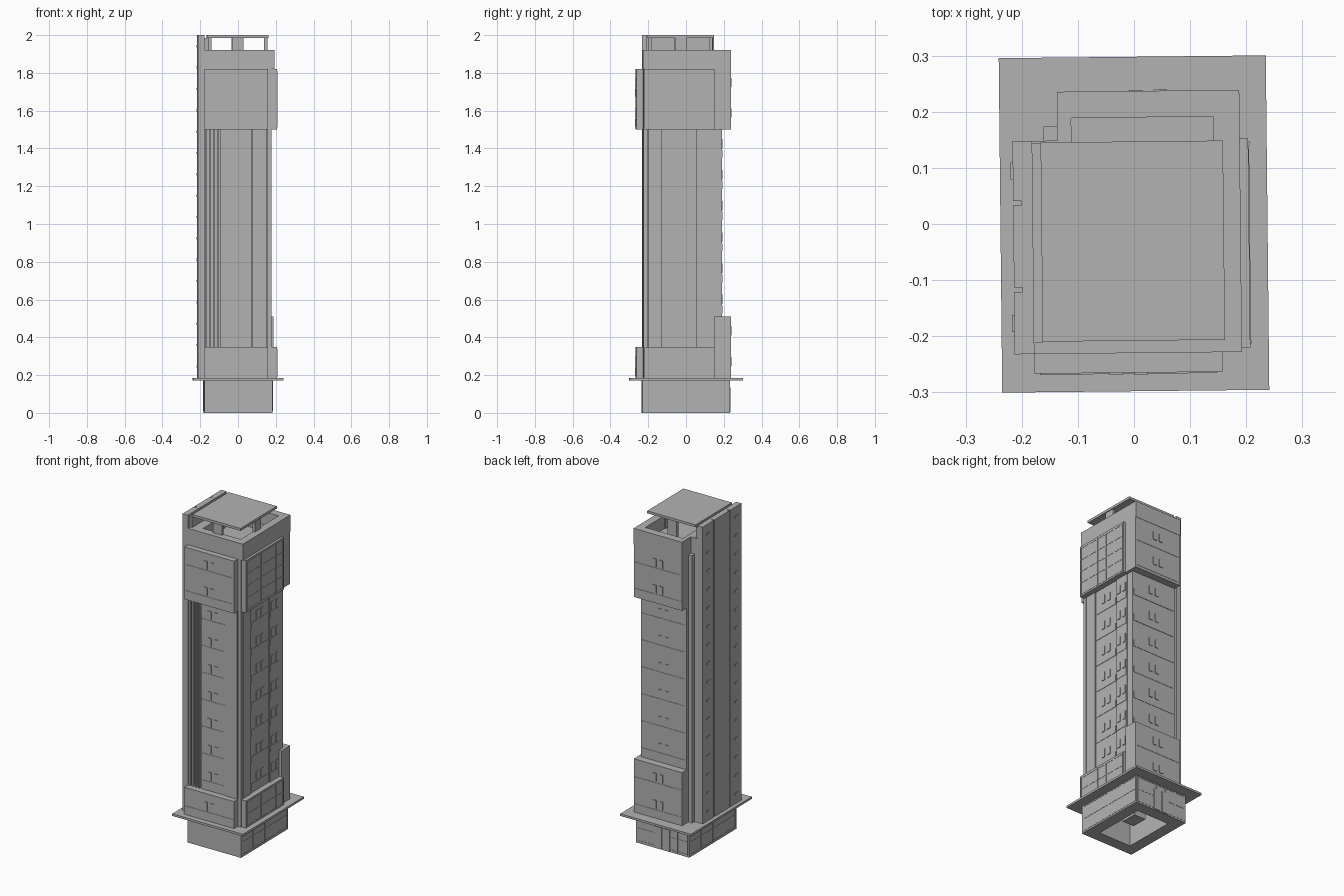
import bpy, bmesh, math
from mathutils import Matrix, Vector

cube = bpy.data.objects.get("Cube")
if cube:
    bpy.data.objects.remove(cube, do_unlink=True)

concrete = bpy.data.materials.new("concrete_grey")
concrete.use_nodes = True
GREY = (0.45, 0.45, 0.45, 1)
concrete.diffuse_color = GREY
concrete.node_tree.nodes["Principled BSDF"].inputs["Base Color"].default_value = GREY

TURN = Matrix.Rotation(math.radians(0.6), 4, "Z")   # slight twist of the whole tower


def boxes(name, parts):
    """One object from boxes given as (x0, x1, y0, y1, z0, z1)."""
    bm = bmesh.new()
    for x0, x1, y0, y1, z0, z1 in parts:
        size = Matrix.Diagonal((x1 - x0, y1 - y0, z1 - z0, 1))
        mid = Matrix.Translation(((x0 + x1) / 2, (y0 + y1) / 2, (z0 + z1) / 2))
        bmesh.ops.create_cube(bm, size=1, matrix=TURN @ mid @ size)
    mesh = bpy.data.meshes.new(name)
    bm.to_mesh(mesh)
    bm.free()
    mesh.materials.append(concrete)
    obj = bpy.data.objects.new(name, mesh)
    bpy.context.collection.objects.link(obj)
    return obj


def ring(x0, x1, y0, y1, z0, z1, t):
    """Four walls of thickness t."""
    return [(x0, x1, y0, y0 + t, z0, z1), (x0, x1, y1 - t, y1, z0, z1),
            (x0, x0 + t, y0 + t, y1 - t, z0, z1), (x1 - t, x1, y0 + t, y1 - t, z0, z1)]


def plate(side, level, a0, a1, z0, z1, t=0.004):
    """Thin box standing proud of a wall; a runs along the wall."""
    if side == "front":
        return (a0, a1, level - t, level + 0.002, z0, z1)
    if side == "back":
        return (a0, a1, level - 0.002, level + t, z0, z1)
    if side == "right":
        return (level - 0.002, level + t, a0, a1, z0, z1)
    return (level - t, level + 0.002, a0, a1, z0, z1)


def storeys(name, side, level, a0, a1, z0, z1, count):
    """Spandrel strips and a pair of small window frames on each floor."""
    parts = []
    step = (z1 - z0) / count
    mid = (a0 + a1) / 2
    for i in range(count):
        z = z0 + i * step
        parts.append(plate(side, level, a0, a1, z + 0.1 * step, z + 0.35 * step, 0.002))
        for s in (-1, 1):
            c = mid + s * 0.022
            parts.append(plate(side, level, c - 0.012, c + 0.012,
                               z + 0.4 * step, z + 0.7 * step))
    boxes(name, parts)


def grid(name, side, level, a0, a1, z0, z1, cols, rows, w=0.006):
    """Frame of bars for a glazed wall."""
    parts = []
    for i in range(cols + 1):
        a = a0 + (a1 - a0 - w) * i / cols
        parts.append(plate(side, level, a, a + w, z0, z1))
    for j in range(rows + 1):
        z = z0 + (z1 - z0 - w) * j / rows
        parts.append(plate(side, level, a0, a1, z, z + w, 0.0035))
    boxes(name, parts)


# Ground floor: open-bottomed ring with a central core
boxes("ground_floor", ring(-0.18, 0.18, -0.233, 0.23, 0, 0.175, 0.07))
boxes("ground_core", [(-0.04, 0.04, -0.05, 0.05, 0.05, 0.175)])
grid("ground_glazing_left", "right", 0.178, -0.225, 0.225, 0.01, 0.17, 4, 2)
grid("ground_glazing_right", "left", -0.178, -0.225, 0.225, 0.01, 0.17, 4, 2)
grid("ground_glazing_back", "back", 0.228, -0.17, 0.17, 0.01, 0.17, 5, 2)
boxes("entrance_doors", [plate("back", 0.229, x, x + 0.045, 0.005, 0.135, 0.006)
                         for x in (-0.05, 0.005)])
boxes("podium_slab", [(-0.238, 0.238, -0.298, 0.298, 0.172, 0.185)])

# Shaft
BOTTOM, LOW, HIGH, TOP, CROWN = 0.18, 0.35, 1.5, 1.82, 1.92
boxes("shaft", [(-0.19, 0.163, -0.215, 0.15, BOTTOM, TOP),
                (-0.135, 0.172, 0.14, 0.19, BOTTOM, TOP),
                (-0.16, -0.13, 0.14, 0.175, BOTTOM, TOP)])
boxes("corner_post", [(0.155, 0.175, -0.228, -0.205, BOTTOM, TOP)])

# Panels between the projecting blocks
boxes("front_panels", [(-0.095, 0.07, -0.226, -0.2, LOW, HIGH),
                       (0.074, 0.15, -0.23, -0.2, LOW, HIGH)])
boxes("front_mullions", [(x, x + 0.009, -0.23, -0.2, LOW, HIGH)
                         for x in (-0.175, -0.154, -0.133, -0.112)])
boxes("side_panels", [(0.15, 0.175, -0.2, -0.13, LOW, HIGH),
                      (0.15, 0.17, -0.126, 0.05, LOW, HIGH),
                      (0.15, 0.175, 0.054, 0.145, LOW, HIGH)])

# Projecting blocks at the foot and the head
for label, z0, z1, back_z1, floors in (("lower", BOTTOM, LOW, 0.51, 1),
                                       ("upper", HIGH, TOP, TOP, 2)):
    boxes(label + "_front_block", [(-0.18, 0.155, -0.265, -0.2, z0, z1)])
    boxes(label + "_side_block", [(0.15, 0.205, -0.222, 0.15, z0, z1)])
    boxes(label + "_back_block", [(-0.135, 0.19, 0.15, 0.235, z0, back_z1)])
    storeys(label + "_front_windows", "front", -0.265, -0.17, 0.145, z0, z1, floors)
    storeys(label + "_back_windows", "back", 0.235, -0.125, 0.18, z0, back_z1, 2)
    grid(label + "_side_ribs", "right", 0.203, -0.215, 0.145, z0 + 0.01, z1 - 0.01,
         5, floors * 2)

# Floors of the shaft
storeys("front_windows", "front", -0.226, -0.09, 0.065, LOW, HIGH, 7)
storeys("back_windows", "back", 0.19, -0.125, 0.165, 0.51, HIGH, 6)
storeys("side_windows", "right", 0.17, -0.12, 0.045, LOW, HIGH, 7)
storeys("side_rear_windows", "right", 0.175, 0.06, 0.14, LOW, HIGH, 7)

# Tall service wall: three leaves with narrow grooves and small vents
boxes("service_wall", [(-0.2, -0.18, -0.23, 0.15, BOTTOM, 2.0),
                       (-0.215, -0.19, -0.23, -0.119, BOTTOM, 2.0),
                       (-0.215, -0.19, -0.111, 0.035, BOTTOM, 2.0),
                       (-0.215, -0.19, 0.043, 0.15, BOTTOM, 2.0)])
boxes("service_wall_lining", [(-0.184, -0.165, -0.21, 0.145, TOP, 1.985)])
boxes("service_vents", [plate("left", -0.215, y - 0.015, y + 0.015, z, z + 0.012)
                        for y in (-0.175, 0.097)
                        for z in [0.24 + 0.113 * i for i in range(16)]])

# Crown: parapet around a sunken roof
boxes("crown_parapet", [(-0.18, 0.19, -0.23, -0.183, TOP, CROWN),
                        (0.143, 0.19, -0.183, 0.19, TOP, CROWN),
                        (-0.135, 0.19, 0.19, 0.237, TOP, CROWN),
                        (-0.18, -0.11, -0.183, 0.15, TOP, CROWN),
                        (-0.135, -0.11, 0.15, 0.19, TOP, CROWN)])
boxes("sunken_roof", [(-0.13, 0.15, -0.2, 0.2, TOP - 0.01, TOP + 0.02)])

# Roof canopy on four blade legs
CX, CY = -0.002, -0.03
legs = []
for s in (-1, 1):
    x, y = CX + s * 0.148, CY + s * 0.16
    legs.append((x - 0.009, x + 0.009, CY - 0.03, CY + 0.03, TOP, 1.99))
    legs.append((CX - 0.03, CX + 0.03, y - 0.009, y + 0.009, TOP, 1.99))
boxes("canopy_legs", legs)
boxes("roof_canopy", [(-0.165, 0.16, -0.208, 0.147, 1.985, 2.0)])
